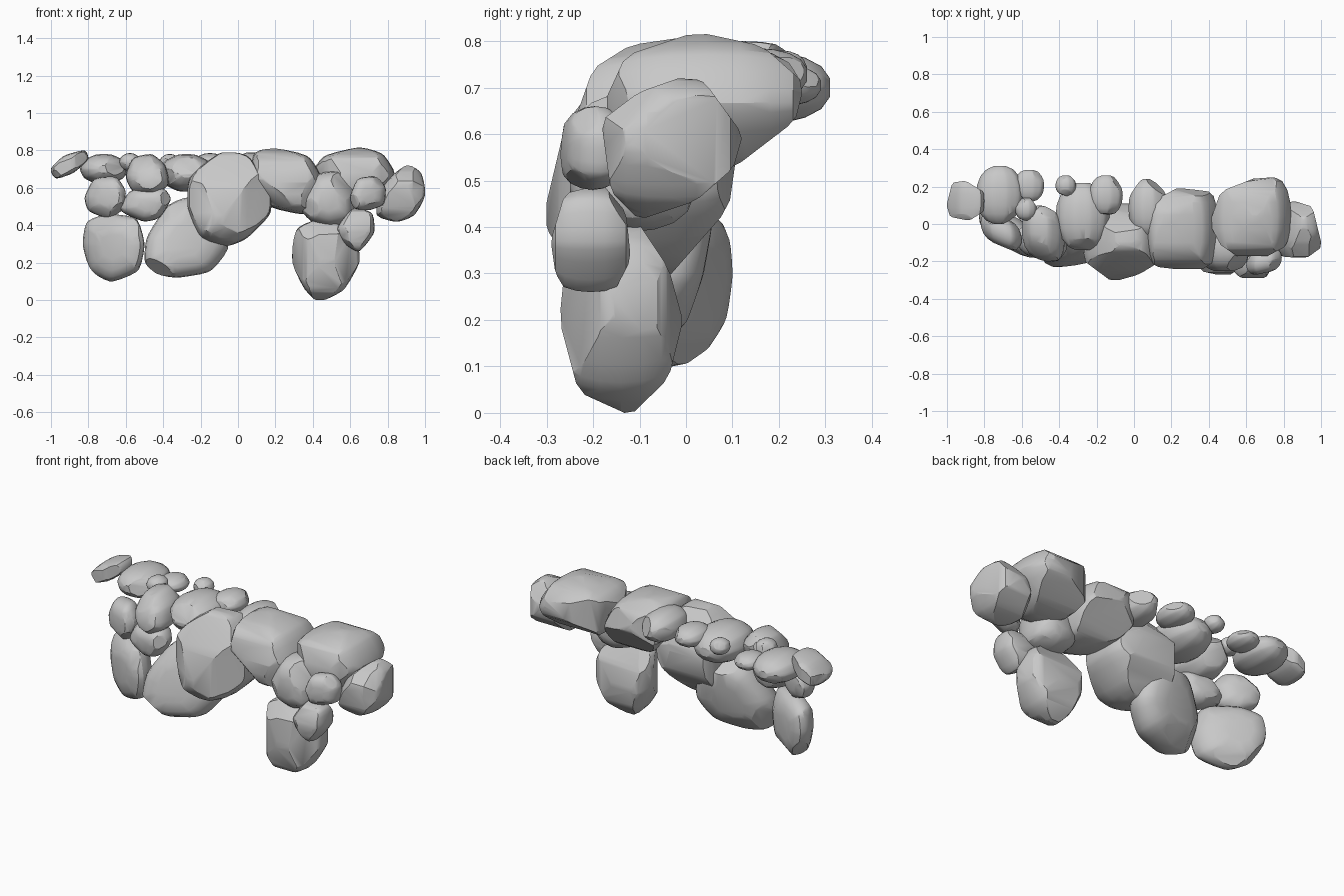
import bpy, bmesh, math, random
from mathutils import Vector

if "Cube" in bpy.data.objects:
    bpy.data.objects.remove(bpy.data.objects["Cube"])

random.seed(11)

stone = bpy.data.materials.new("stone grey")
stone.diffuse_color = (0.58, 0.58, 0.58, 1)
stone.use_nodes = True
stone.node_tree.nodes["Principled BSDF"].inputs["Base Color"].default_value = stone.diffuse_color


def hull(points):
    """Convex hull of a point cloud as a fresh bmesh."""
    bm = bmesh.new()
    for p in points:
        bm.verts.new(p)
    bmesh.ops.remove_doubles(bm, verts=bm.verts[:], dist=0.0005)
    bmesh.ops.convex_hull(bm, input=bm.verts[:])
    bmesh.ops.delete(bm, geom=[v for v in bm.verts if not v.link_faces], context='VERTS')
    return bm


def soften(poly, w):
    """Cut the corners of a closed outline."""
    out = []
    for i, a in enumerate(poly):
        b = poly[(i + 1) % len(poly)]
        out += [a.lerp(b, w), b.lerp(a, w)]
    return out


def fit(points, lo, hi):
    """Stretch a point cloud to fill a box exactly."""
    mn = [min(p[i] for p in points) for i in range(3)]
    mx = [max(p[i] for p in points) for i in range(3)]
    return [Vector([lo[i] + (p[i] - mn[i]) / (mx[i] - mn[i]) * (hi[i] - lo[i]) for i in range(3)])
            for p in points]


def slice_off(bm, co, no):
    """Remove everything beyond a plane and close the rock again."""
    bmesh.ops.bisect_plane(bm, geom=bm.verts[:] + bm.edges[:] + bm.faces[:],
                           plane_co=co, plane_no=no, clear_outer=True)
    pts = [v.co.copy() for v in bm.verts]
    bm.free()
    return hull(pts)


def clip(bm, outline, u, v):
    """Trim the rock to a convex outline seen along the third axis."""
    poly = soften([Vector(p) for p in outline], 0.12)
    mid = sum(poly, Vector((0, 0))) / len(poly)
    for i, a in enumerate(poly):
        b = poly[(i + 1) % len(poly)]
        n2 = Vector((b.y - a.y, a.x - b.x)).normalized()
        if n2.dot(a - mid) < 0:
            n2 = -n2
        co, no = Vector((0, 0, 0)), Vector((0, 0, 0))
        co[u], co[v], no[u], no[v] = a.x, a.y, n2.x, n2.y
        bm = slice_off(bm, co, no)
    return bm


def rock(name, outline, y0, y1, lean_x=0.0, lean_z=0.0, cuts=5, bulge=0.55, side=None, plan=None):
    """Boulder: front outline swept through depth, leaned, trimmed, then chipped by planes."""
    poly = [Vector(p) for p in outline]
    lo = (min(p.x for p in poly), y0, min(p.y for p in poly))
    hi = (max(p.x for p in poly), y1, max(p.y for p in poly))
    mid = sum(poly, Vector((0, 0))) / len(poly)
    for w in (0.16, 0.25):
        poly = soften(poly, w)
    if side or plan:
        bulge = 0.35
    pts = []
    depth = y1 - y0 - abs(lean_x) * (hi[0] - lo[0]) * 0.6 - abs(lean_z) * (hi[2] - lo[2]) * 0.6
    for k in range(-4, 5):
        a = math.radians(k * 20)
        s = math.cos(a) ** bulge
        for p in poly:
            d = (p - mid) * s
            pts.append(Vector((mid.x + d.x, math.sin(a) * depth / 2 + lean_x * d.x + lean_z * d.y,
                               mid.y + d.y)))
    bm = hull(fit(pts, lo, hi))
    if side:
        bm = clip(bm, side, 1, 2)
    if plan:
        bm = clip(bm, plan, 0, 1)
    centre = (Vector(lo) + Vector(hi)) / 2
    for _ in range(cuts):
        n = Vector((random.uniform(-1, 1), random.choice((-1, 1)) * random.uniform(0.5, 1.1),
                    random.uniform(-1, 1))).normalized()
        reach = max((v.co - centre).dot(n) for v in bm.verts)
        bm = slice_off(bm, centre + n * reach * random.uniform(0.87, 0.94), n)
    pts = fit([v.co.copy() for v in bm.verts], lo, hi)
    bm.free()
    bm = hull(pts)
    bmesh.ops.dissolve_limit(bm, angle_limit=math.radians(2), verts=bm.verts[:], edges=bm.edges[:])
    bmesh.ops.recalc_face_normals(bm, faces=bm.faces[:])
    me = bpy.data.meshes.new(name)
    bm.to_mesh(me)
    bm.free()
    me.materials.append(stone)
    me.shade_smooth()
    me.set_sharp_from_angle(angle=math.radians(30))
    ob = bpy.data.objects.new(name, me)
    bpy.context.collection.objects.link(ob)


def pebble(name, x0, x1, y0, y1, z0, z1, tilt=0.0, cuts=3, sides=10):
    """Rounded stone given by its box, optionally tilted in the front view."""
    ring = []
    for i in range(sides):
        a = 2 * math.pi * i / sides
        ring.append((math.cos(a), math.sin(a) + tilt * math.cos(a)))
    top = max(p[1] for p in ring)
    outline = [((x0 + x1) / 2 + p[0] * (x1 - x0) / 2, (z0 + z1) / 2 + p[1] / top * (z1 - z0) / 2)
               for p in ring]
    rock(name, outline, y0, y1, cuts=cuts, bulge=0.8)


# large boulders of the middle and right
rock("centre_boulder", [(-.27, .52), (-.25, .66), (-.08, .79), (.06, .77), (.18, .6), (.18, .46),
                        (.05, .33), (-.05, .29), (-.2, .33)], -.30, .11, cuts=3,
     side=[(-.31, .41), (-.26, .62), (-.13, .79), (0, .77), (.11, .58), (.09, .44), (-.05, .28),
           (-.25, .32)],
     plan=[(-.27, -.19), (-.11, -.31), (.03, -.27), (.19, -.17), (.18, .05), (0, .12), (-.2, .1)])
rock("right_middle_boulder", [(.06, .64), (.1, .79), (.2, .81), (.38, .77), (.46, .62), (.42, .48),
                              (.34, .46), (.17, .50)], -.24, .19, cuts=3,
     side=[(-.25, .6), (-.2, .74), (-.12, .79), (.05, .815), (.17, .74), (.2, .66), (.05, .48),
           (-.1, .45), (-.22, .5)],
     plan=[(.05, -.22), (.1, .12), (.25, .2), (.42, .17), (.47, 0), (.45, -.23), (.3, -.25)])
rock("right_top_boulder", [(.41, .68), (.47, .77), (.65, .815), (.77, .78), (.84, .66), (.7, .5),
                           (.5, .52)], -.17, .25, cuts=2,
     side=[(-.18, .66), (-.13, .77), (.02, .82), (.16, .79), (.25, .71), (.23, .63), (.1, .53),
           (-.05, .49), (-.16, .56)],
     plan=[(.41, .0), (.47, .17), (.7, .26), (.83, .22), (.85, -.1), (.7, -.18), (.5, -.17)])
rock("right_end_boulder", [(.74, .46), (.78, .62), (.9, .72), (.97, .68), (1.0, .57), (.94, .46),
                           (.85, .42)], -.18, .12, cuts=3,
     side=[(-.18, .63), (-.1, .69), (0, .725), (.04, .71), (.12, .6), (.1, .53), (.02, .46),
           (-.1, .42), (-.16, .48)],
     plan=[(.74, -.17), (.75, .1), (.86, .12), (.95, .09), (1.0, -.12), (.92, -.18)])
rock("right_front_boulder", [(.33, .5), (.42, .67), (.55, .69), (.62, .6), (.62, .42), (.5, .39),
                             (.4, .42)], -.25, .02)

# lower right stack
rock("right_small_stone", [(.6, .55), (.64, .65), (.74, .66), (.79, .6), (.78, .51), (.7, .48),
                           (.62, .49)], -.27, -.13, .2)
rock("right_lower_stone", [(.53, .38), (.62, .49), (.72, .46), (.73, .36), (.65, .26), (.58, .3)],
     -.29, -.12, cuts=4,
     side=[(-.29, .37), (-.26, .47), (-.18, .49), (-.13, .43), (-.12, .33), (-.16, .25),
           (-.25, .25), (-.28, .3)])
rock("right_foot_boulder", [(.29, .22), (.32, .38), (.45, .43), (.6, .37), (.65, .22), (.56, .06),
                            (.43, .0), (.36, .07)], -.27, -.01, cuts=3,
     side=[(-.27, .2), (-.25, .4), (-.12, .43), (-.04, .31), (-.01, .2), (-.04, .08), (-.12, 0),
           (-.23, .05)],
     plan=[(.29, -.1), (.36, -.25), (.5, -.28), (.65, -.17), (.62, -.05), (.45, 0), (.34, -.02)])

# lower left boulders
rock("left_foot_boulder", [(-.5, .2), (-.49, .33), (-.38, .5), (-.25, .55), (-.1, .48), (-.05, .28),
                           (-.15, .15), (-.33, .12), (-.44, .14)], -.23, .06, .15, .2, bulge=0.5)
rock("left_end_foot_boulder", [(-.83, .3), (-.81, .42), (-.7, .46), (-.54, .44), (-.5, .3),
                               (-.53, .16), (-.68, .1), (-.79, .16)], -.18, .10, -.5)
rock("left_end_stone", [(-.82, .55), (-.77, .65), (-.65, .66), (-.6, .58), (-.62, .48), (-.7, .44),
                        (-.8, .48)], -.14, .06, -.4)
rock("left_inner_stone", [(-.63, .48), (-.57, .59), (-.4, .6), (-.36, .54), (-.42, .44), (-.5, .42)],
     -.20, .0, -.2)
rock("left_upper_stone", [(-.6, .66), (-.56, .76), (-.46, .78), (-.39, .72), (-.37, .62), (-.45, .56),
                          (-.56, .58)], -.20, .10, -.2, .3)

# flat rounded stones along the top and back edge
pebble("left_ridge_stone", -.42, -.13, -.14, .22, .58, .78)
pebble("back_middle_stone", -.03, .18, -.07, .24, .62, .79)
pebble("back_flat_stone", -.24, -.06, .05, .26, .67, .785)
pebble("back_tiny_stone", -.42, -.31, .15, .26, .69, .78, cuts=7)
pebble("back_left_disc", -.64, -.48, .12, .29, .66, .75)
pebble("top_left_tiny_stone", -.635, -.52, .02, .14, .69, .785, cuts=7)
pebble("left_flat_stone", -.845, -.59, .0, .31, .62, .78)
rock("left_tip_stone", [(-1, .7), (-.93, .77), (-.82, .80), (-.8, .75), (-.88, .68), (-.97, .65)],
     .02, .23, cuts=2,
     plan=[(-1, .1), (-.97, .22), (-.9, .23), (-.8, .17), (-.8, .07), (-.88, .02), (-.98, .04)])
